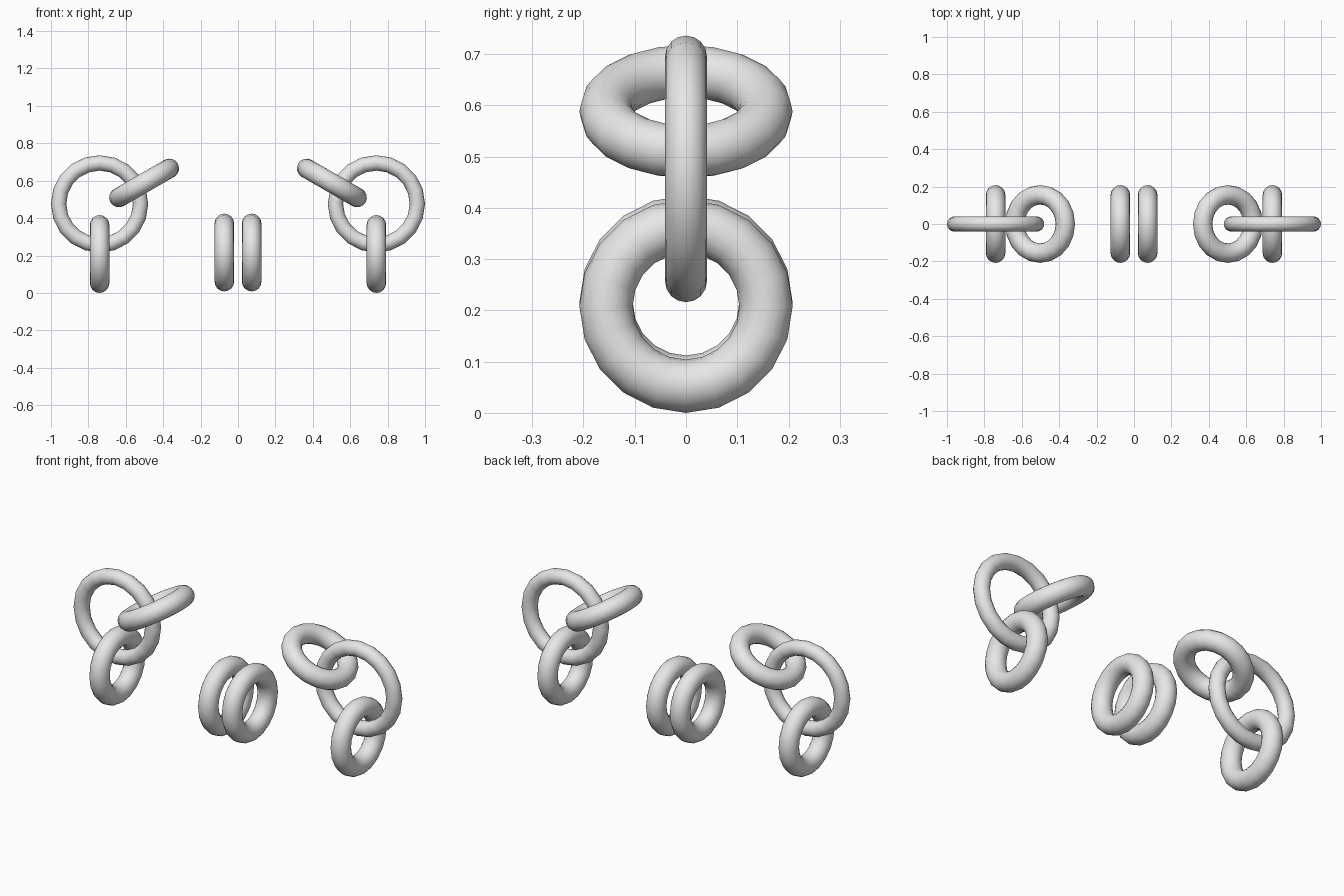
import bpy
from math import radians

cube = bpy.data.objects.get("Cube")
if cube:
    bpy.data.objects.remove(cube, do_unlink=True)

# Single plain grey material
GREY = (0.8, 0.8, 0.8, 1.0)
grey = bpy.data.materials.new("light_grey")
grey.use_nodes = True
grey.diffuse_color = GREY
grey.node_tree.nodes["Principled BSDF"].inputs["Base Color"].default_value = GREY


def ring(name, location, rotation, major, minor):
    """Smooth ring whose hole axis starts along z."""
    bpy.ops.mesh.primitive_torus_add(
        major_segments=20, minor_segments=16,
        major_radius=major, minor_radius=minor,
        location=location, rotation=[radians(a) for a in rotation])
    obj = bpy.context.object
    obj.name = name
    obj.data.materials.append(grey)
    bpy.ops.object.shade_smooth()
    return obj


THICK = dict(major=0.156, minor=0.052)
THIN = dict(major=0.219, minor=0.041)

for side, s in (("left", 1), ("right", -1)):
    # Large upright hoop with two thick links threaded through it
    ring(side + "_large_hoop", (s * 0.74, 0, 0.476), (90, 0, 0), **THIN)
    ring(side + "_hanging_link", (s * 0.74, 0, 0.208), (0, 90, 0), **THICK)
    ring(side + "_tilted_link", (s * 0.502, 0, 0.588), (0, s * 30, 0), **THICK)
    # Loose link of the middle pair
    ring(side + "_middle_link", (s * 0.073, 0, 0.216), (0, 90, 0), **THICK)
